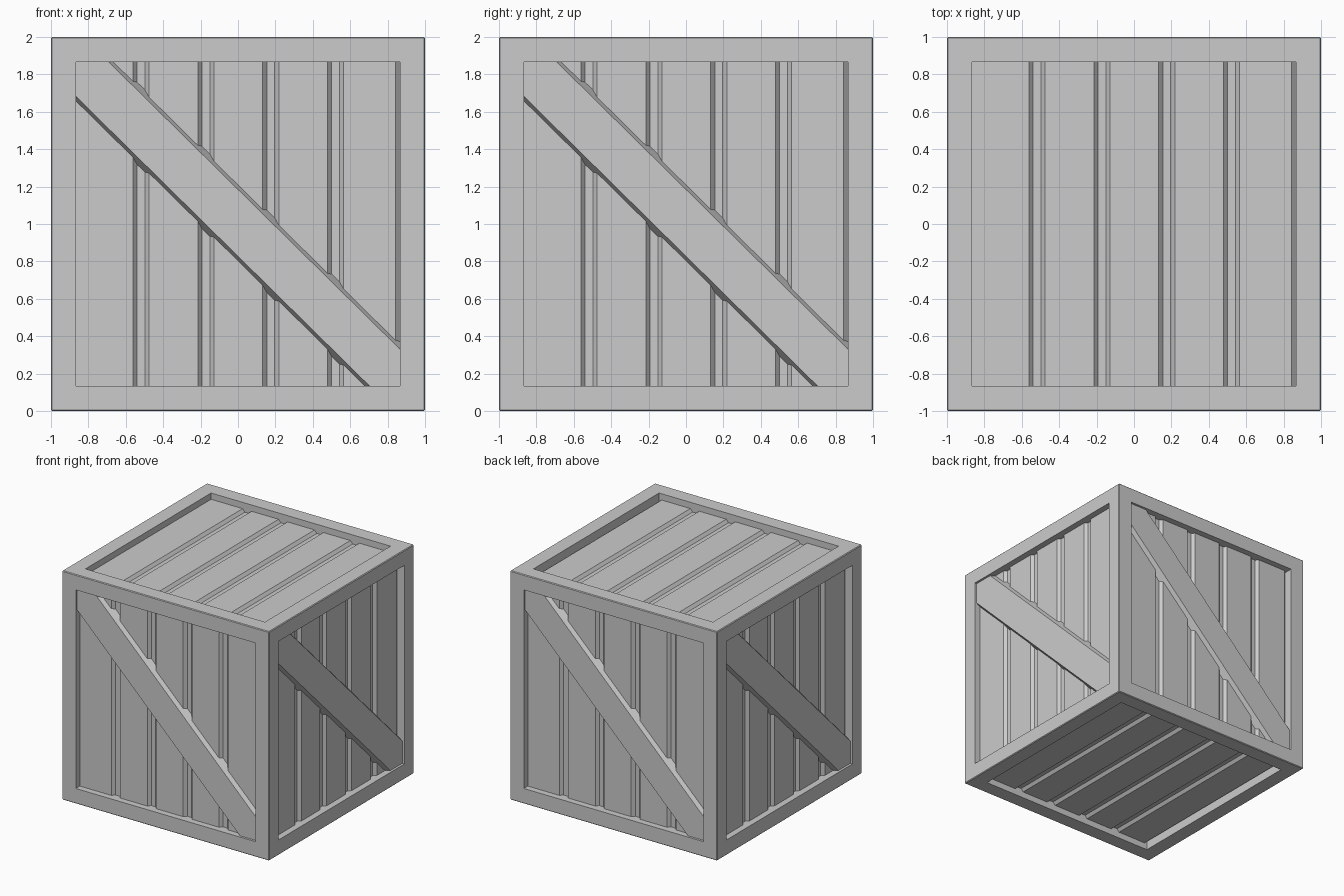
import bpy, bmesh
from math import radians, cos, sin
from mathutils import Matrix, Vector

if "Cube" in bpy.data.objects:
    bpy.data.objects.remove(bpy.data.objects["Cube"])

IN = 0.867                     # half-size of each frame opening
FACE, FLOOR, BRACE = 0.945, 0.92, 0.98   # heights of planks, grooves, brace from centre
CENTRE = Matrix.Translation((0, 0, 1))


def make(name, bm, matrix=Matrix()):
    bmesh.ops.recalc_face_normals(bm, faces=bm.faces)
    bmesh.ops.transform(bm, matrix=CENTRE @ matrix, verts=bm.verts)
    mesh = bpy.data.meshes.new(name)
    bm.to_mesh(mesh)
    bm.free()
    obj = bpy.data.objects.new(name, mesh)
    bpy.context.collection.objects.link(obj)
    return obj


# Frame: a cube with softly broken edges and an open recess in every face
def frame():
    bm = bmesh.new()
    bmesh.ops.create_cube(bm, size=2)
    outer = bm.edges[:]
    faces = bm.faces[:]
    bmesh.ops.inset_individual(bm, faces=faces, thickness=1 - IN, use_even_offset=True)
    for f in faces:
        n = f.normal.copy()
        new = bmesh.ops.extrude_discrete_faces(bm, faces=[f])["faces"][0]
        bmesh.ops.translate(bm, verts=new.verts, vec=-n * 0.085)
        bm.faces.remove(new)
    bmesh.ops.bevel(bm, geom=outer, offset=0.006, segments=1, affect='EDGES')
    make("crate_frame", bm)


# Plank panel: a grooved profile swept across the opening
def panel(name, matrix):
    profile = [(-IN, FACE)]
    for i in range(4):
        g = -0.519 + i * 0.347
        profile += [(g - 0.043, FACE), (g - 0.021, FLOOR),
                    (g + 0.021, FLOOR), (g + 0.043, FACE)]
    profile += [(0.842, FACE), (IN, FLOOR)]
    bm = bmesh.new()
    rows = [[bm.verts.new((u, v, h)) for u, h in profile] for v in (-IN, IN)]
    for i in range(len(profile) - 1):
        bm.faces.new((rows[0][i], rows[0][i + 1], rows[1][i + 1], rows[1][i]))
    for f in bm.faces:
        f.normal_update()
    make(name, bm, matrix)


# Diagonal brace: a tapered board trimmed to the opening
def brace(name, matrix):
    bm = bmesh.new()
    section = [(-0.157, FLOOR), (-0.127, BRACE), (0.127, BRACE), (0.157, FLOOR)]
    rows = [[bm.verts.new((s, w, h)) for w, h in section] for s in (-1.5, 1.5)]
    for i in range(4):
        j = (i + 1) % 4
        bm.faces.new((rows[0][i], rows[0][j], rows[1][j], rows[1][i]))
    turn = Matrix.Translation((0, 0.006, 0)) @ Matrix.Rotation(radians(-44.6), 4, 'Z')
    bmesh.ops.transform(bm, matrix=turn, verts=bm.verts)
    for n in (Vector((1, 0, 0)), Vector((-1, 0, 0)), Vector((0, 1, 0)), Vector((0, -1, 0))):
        bmesh.ops.bisect_plane(bm, geom=bm.verts[:] + bm.edges[:] + bm.faces[:],
                               plane_co=n * IN, plane_no=n, clear_outer=True)
    make(name, bm, matrix)


frame()
panel("top_planks", Matrix())
panel("bottom_planks", Matrix.Rotation(radians(180), 4, 'Y'))

# Four identical sides turned around the vertical axis
for k, side in enumerate(("front", "right", "back", "left")):
    m = Matrix.Rotation(radians(90 * k), 4, 'Z') @ Matrix.Rotation(radians(90), 4, 'X')
    panel(side + "_planks", m)
    brace(side + "_brace", m)
